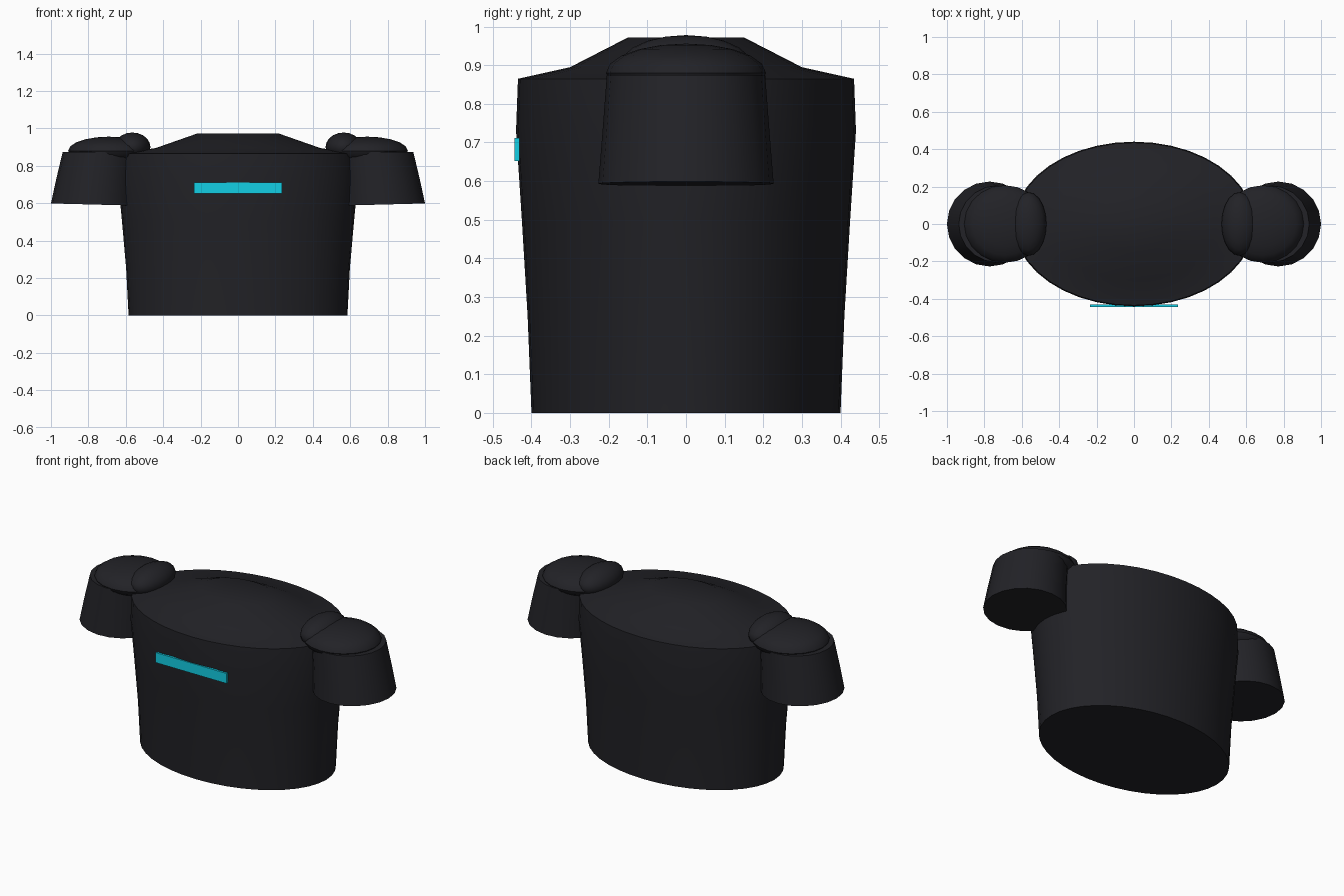
import bpy, bmesh, math

if "Cube" in bpy.data.objects:
    bpy.data.objects.remove(bpy.data.objects["Cube"])

def material(name, rgb):
    m = bpy.data.materials.new(name)
    m.diffuse_color = (*rgb, 1)
    m.use_nodes = True
    m.node_tree.nodes["Principled BSDF"].inputs["Base Color"].default_value = m.diffuse_color
    return m

dark = material("dark_fabric", (0.016, 0.016, 0.020))
cyan = material("cyan_stripe", (0.006, 0.62, 0.78))

def finish(ob, mat, angle=40):
    ob.data.materials.append(mat)
    bpy.ops.object.select_all(action='DESELECT')
    ob.select_set(True)
    bpy.context.view_layer.objects.active = ob
    bpy.ops.object.shade_smooth_by_angle(angle=math.radians(angle))
    return ob

def loft(name, rings, sides, mat):
    """Closed skin through elliptical rings (cx, z, rx, ry, tilt)."""
    bm = bmesh.new()
    loops = []
    for cx, z, rx, ry, tilt in rings:
        loops.append([bm.verts.new((cx + rx * math.cos(a), ry * math.sin(a),
                                    z + tilt * math.cos(a)))
                      for a in (2 * math.pi * i / sides for i in range(sides))])
    for lo, hi in zip(loops, loops[1:]):
        for i in range(sides):
            j = (i + 1) % sides
            bm.faces.new((lo[i], lo[j], hi[j], hi[i]))
    bm.faces.new(loops[0][::-1])
    bm.faces.new(loops[-1])
    bmesh.ops.recalc_face_normals(bm, faces=bm.faces)
    me = bpy.data.meshes.new(name)
    bm.to_mesh(me)
    bm.free()
    ob = bpy.data.objects.new(name, me)
    bpy.context.collection.objects.link(ob)
    return finish(ob, mat)

def ellipsoid(name, loc, radii, mat):
    bpy.ops.mesh.primitive_uv_sphere_add(segments=20, ring_count=10, location=loc)
    ob = bpy.context.object
    ob.name = name
    ob.scale = radii
    bpy.ops.object.transform_apply(location=False, rotation=False, scale=True)
    return finish(ob, mat)

# Torso with sloping shoulders
loft("torso", [(0, 0.0, 0.585, 0.40, 0), (0, 0.25, 0.598, 0.41, 0),
               (0, 0.50, 0.620, 0.425, 0), (0, 0.73, 0.642, 0.44, 0),
               (0, 0.865, 0.636, 0.435, 0), (0, 0.895, 0.44, 0.30, 0),
               (0, 0.972, 0.22, 0.15, 0)], 40, dark)

# Sleeves, shoulder caps and shoulder seams on both sides
for side, s in (("right", 1), ("left", -1)):
    loft(f"{side}_sleeve", [(s * 0.772, 0.593, 0.228, 0.227, s * 0.006),
                            (s * 0.755, 0.73, 0.216, 0.216, s * 0.003),
                            (s * 0.732, 0.875, 0.205, 0.205, 0)], 20, dark)
    ellipsoid(f"{side}_shoulder_cap", (s * 0.69, 0, 0.88), (0.218, 0.207, 0.076), dark)
    ellipsoid(f"{side}_shoulder_seam", (s * 0.565, 0, 0.90), (0.097, 0.17, 0.078), dark)

# Chest stripe
bpy.ops.mesh.primitive_cube_add(size=1, location=(0, -0.437, 0.682))
stripe = bpy.context.object
stripe.name = "chest_stripe"
stripe.scale = (0.47, 0.013, 0.06)
bpy.ops.object.transform_apply(location=False, rotation=False, scale=True)
stripe.data.materials.append(cyan)
